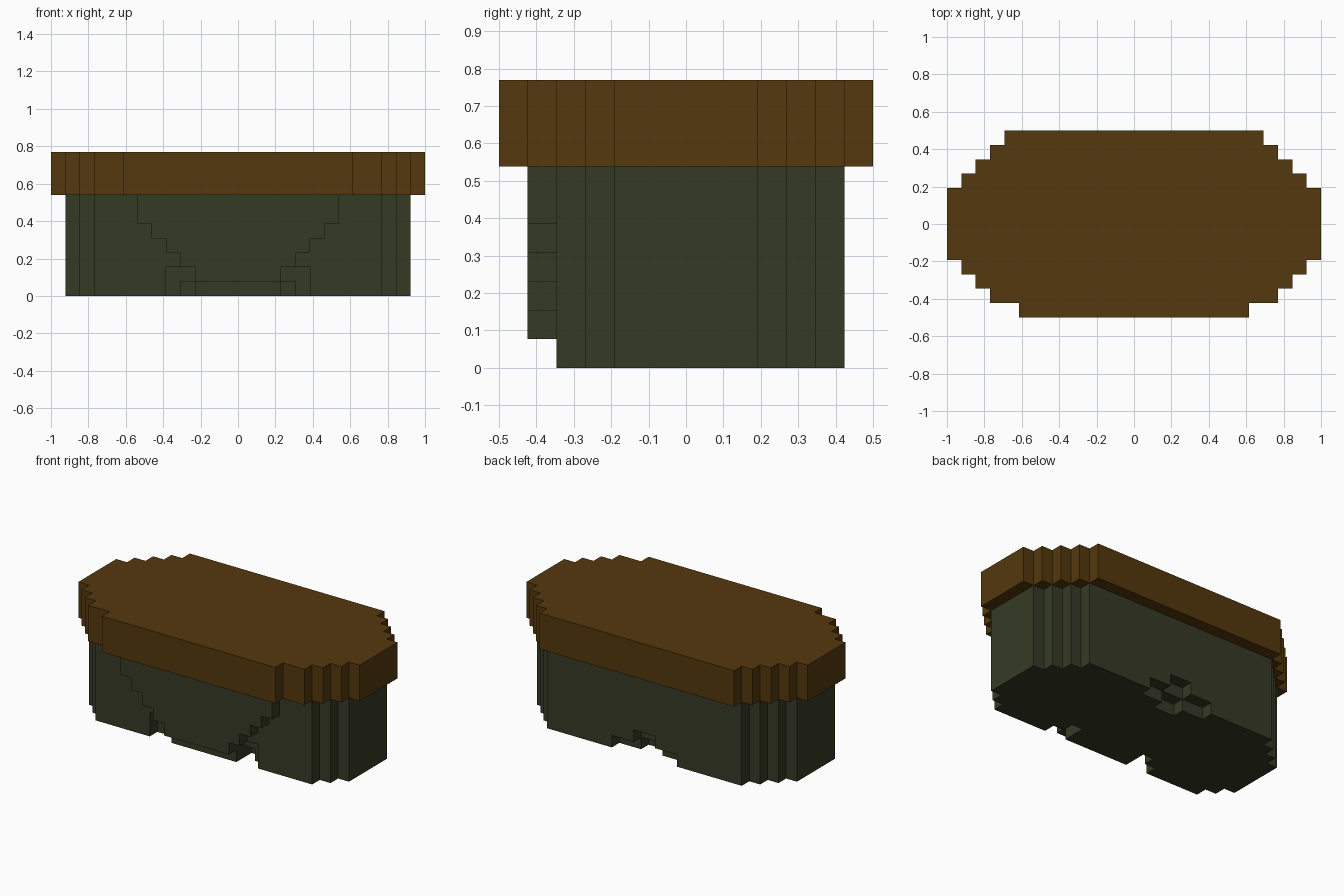
import bpy, bmesh, math
from mathutils import Vector

if "Cube" in bpy.data.objects:
    bpy.data.objects.remove(bpy.data.objects["Cube"])

U = 2 / 26  # one block


def material(name, rgb):
    m = bpy.data.materials.new(name)
    m.diffuse_color = (*rgb, 1)
    m.use_nodes = True
    m.node_tree.nodes["Principled BSDF"].inputs["Base Color"].default_value = m.diffuse_color
    return m


def block(x0, x1, y0, y1, z0, z1):
    """Set of grid cells; upper bounds are exclusive."""
    return {(x, y, z) for x in range(x0, x1) for y in range(y0, y1) for z in range(z0, z1)}


def stepped_slab(half_widths, y0, z0, z1):
    """Stack of rows along y, each with its own half width in x."""
    cells = set()
    for i, w in enumerate(half_widths):
        cells |= block(-w, w, y0 + i, y0 + i + 1, z0, z1)
    return cells


def build(name, cells, neighbours, mat):
    """Skin the exposed sides of the cells and merge the flat areas."""
    bm = bmesh.new()
    for c in cells:
        for axis in range(3):
            for s in (-1, 1):
                n = list(c)
                n[axis] += s
                if tuple(n) in cells or tuple(n) in neighbours:
                    continue
                a, b = (axis + 1) % 3, (axis + 2) % 3
                corners = []
                for da, db in ((0, 0), (1, 0), (1, 1), (0, 1))[::s]:
                    p = Vector(c)
                    p[axis] += s > 0
                    p[a] += da
                    p[b] += db
                    p.y -= 0.5
                    corners.append(bm.verts.new(p * U))
                bm.faces.new(corners)
    bmesh.ops.remove_doubles(bm, verts=bm.verts, dist=1e-4)
    bmesh.ops.dissolve_limit(bm, angle_limit=math.radians(1), verts=bm.verts, edges=bm.edges)
    me = bpy.data.meshes.new(name)
    bm.to_mesh(me)
    bm.free()
    me.materials.append(mat)
    ob = bpy.data.objects.new(name, me)
    bpy.context.collection.objects.link(ob)


# Lid: wide stepped oval
lid = stepped_slab([8, 10, 11, 12] + [13] * 5 + [12, 11, 10, 9], -6, 7, 10)

# Body: narrower stepped oval
body = stepped_slab([10, 11] + [12] * 5 + [11, 10, 9], -4, 0, 7)

# Front panel: tapers toward the bottom
for z, w in zip(range(1, 7), (3, 4, 5, 6, 7, 7)):
    body |= block(-w, w, -5, -4, z, z + 1)

# Rear recess under the back edge
body -= block(-3, 3, 5, 6, 0, 1) | block(-1, 1, 5, 6, 0, 2) | block(-1, 1, 4, 5, 0, 1)

# Front recesses, mirrored left and right
for cut in (block(3, 5, -4, -3, 0, 2), block(3, 4, -3, -2, 0, 1)):
    body -= cut | {(-1 - x, y, z) for x, y, z in cut}

build("lid", lid, body, material("brown", (0.089, 0.04, 0.004)))
build("body", body, lid, material("dark olive", (0.036, 0.042, 0.018)))
